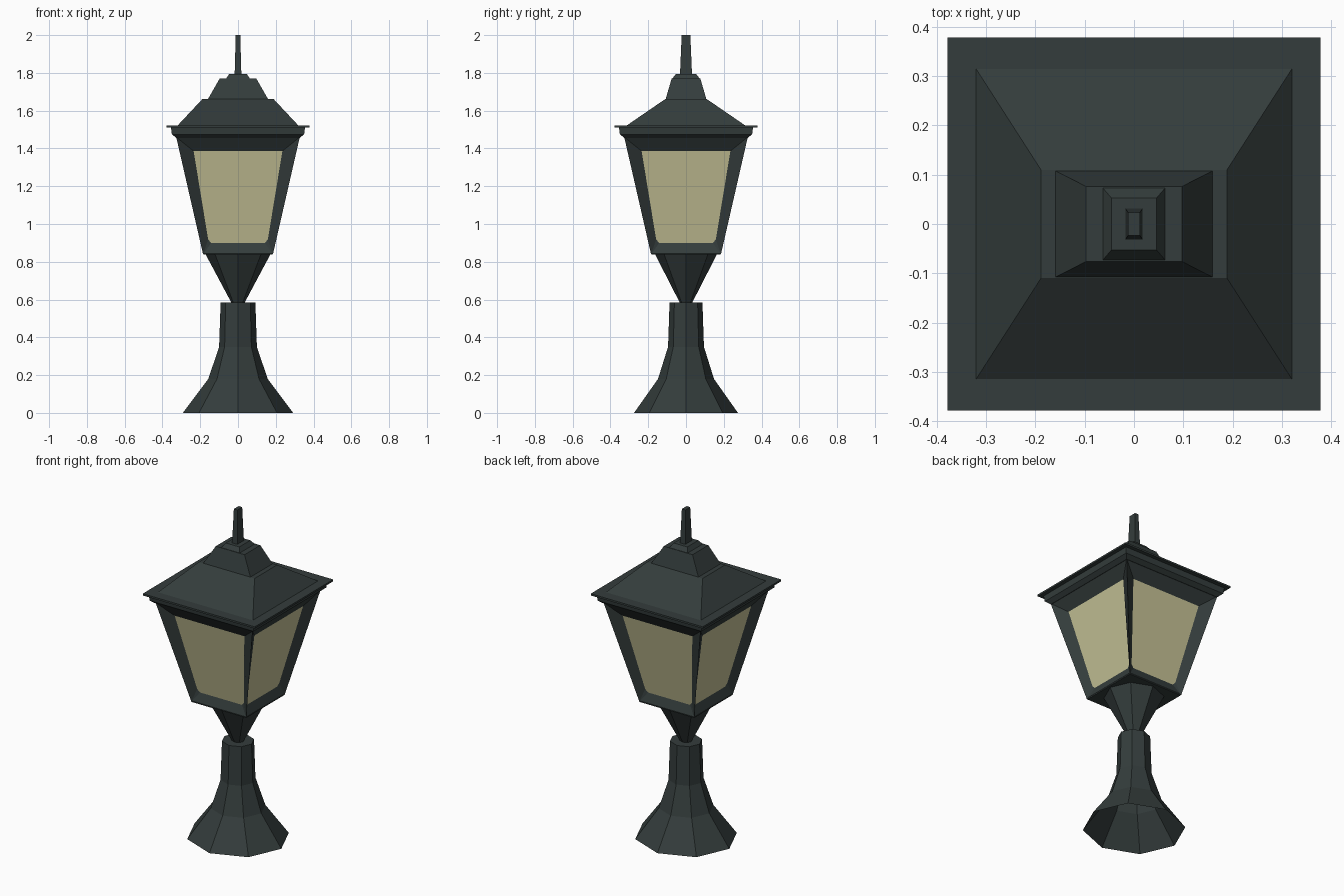
import bpy, math
from mathutils import Matrix, Vector

if "Cube" in bpy.data.objects:
    bpy.data.objects.remove(bpy.data.objects["Cube"])


def material(name, rgb):
    m = bpy.data.materials.new(name)
    m.diffuse_color = (*rgb, 1)
    m.use_nodes = True
    m.node_tree.nodes["Principled BSDF"].inputs["Base Color"].default_value = m.diffuse_color
    return m


METAL = material("dark green grey metal", (0.034, 0.046, 0.045))
GLASS = material("pale yellow glass", (0.57, 0.55, 0.31))


def make(name, verts, faces, mat):
    me = bpy.data.meshes.new(name)
    me.from_pydata(verts, [], faces)
    me.materials.append(mat)
    ob = bpy.data.objects.new(name, me)
    bpy.context.collection.objects.link(ob)
    return ob


def loft(name, rings, sides, cap_bottom=True, cap_top=True):
    """Stack rings of (half x, half y, z): 4 sides = rectangle, 8 = octagon."""
    verts, faces = [], []
    for hx, hy, z in rings:
        for i in range(sides):
            a = 2 * math.pi * i / sides
            if sides == 4:
                a += math.pi / 4
                k = math.sqrt(2)
            else:
                k = 1
            verts.append((hx * k * math.cos(a), hy * k * math.sin(a), z))
    for r in range(len(rings) - 1):
        for i in range(sides):
            j = (i + 1) % sides
            a, b = r * sides, (r + 1) * sides
            faces.append((a + i, a + j, b + j, b + i))
    if cap_bottom:
        faces.append(tuple(reversed(range(sides))))
    if cap_top:
        n = (len(rings) - 1) * sides
        faces.append(tuple(range(n, n + sides)))
    return make(name, verts, faces, METAL)


# Flared hollow foot and the cup above it
loft("pedestal", [(.292, .275, 0), (.157, .148, .18), (.1, .095, .35), (.092, .087, .585)],
     8, cap_bottom=False)
loft("cup", [(.033, .031, .58), (.173, .165, .842)], 8)

# Lantern floor and cornice
loft("lantern_floor", [(.183, .183, .838), (.185, .185, .845)], 4)
loft("cornice", [(.326, .326, 1.455), (.35, .35, 1.475), (.355, .355, 1.512)], 4)
loft("roof_lip", [(.378, .378, 1.51), (.378, .378, 1.521)], 4)

# Stepped roof and spike
loft("roof", [(.321, .316, 1.52), (.188, .109, 1.662)], 4)
loft("roof_crown", [(.16, .108, 1.66), (.097, .076, 1.77)], 4)
loft("spike_base", [(.064, .074, 1.768), (.046, .053, 1.795)], 4)
loft("spike", [(.018, .032, 1.785), (.012, .023, 2.0)], 4)

# Four bevelled window frames with recessed glass
LOW, HIGH = .84, 1.46


def wall(z):
    return .185 + (.327 - .185) * (z - LOW) / (HIGH - LOW)


RECESS = .035
outer = [(-1, LOW), (1, LOW), (1, HIGH), (-1, HIGH)]
outer = [Vector((s * wall(z), -wall(z), z)) for s, z in outer]
inner = [(-.142, .9), (.142, .9), (.158, .918), (.235, 1.386), (-.235, 1.386), (-.158, .918)]
inner = [Vector((x, RECESS - wall(z), z)) for x, z in inner]
frame_faces = [(0, 1, 5, 4), (1, 6, 5), (1, 2, 7, 6), (2, 3, 8, 7), (3, 0, 9, 8), (0, 4, 9)]
for k, side in enumerate(("front", "right", "back", "left")):
    rot = Matrix.Rotation(k * math.pi / 2, 3, 'Z')
    make(side + "_window_frame", [rot @ v for v in outer + inner], frame_faces, METAL)
    make(side + "_glass", [rot @ v for v in inner], [tuple(range(6))], GLASS)
